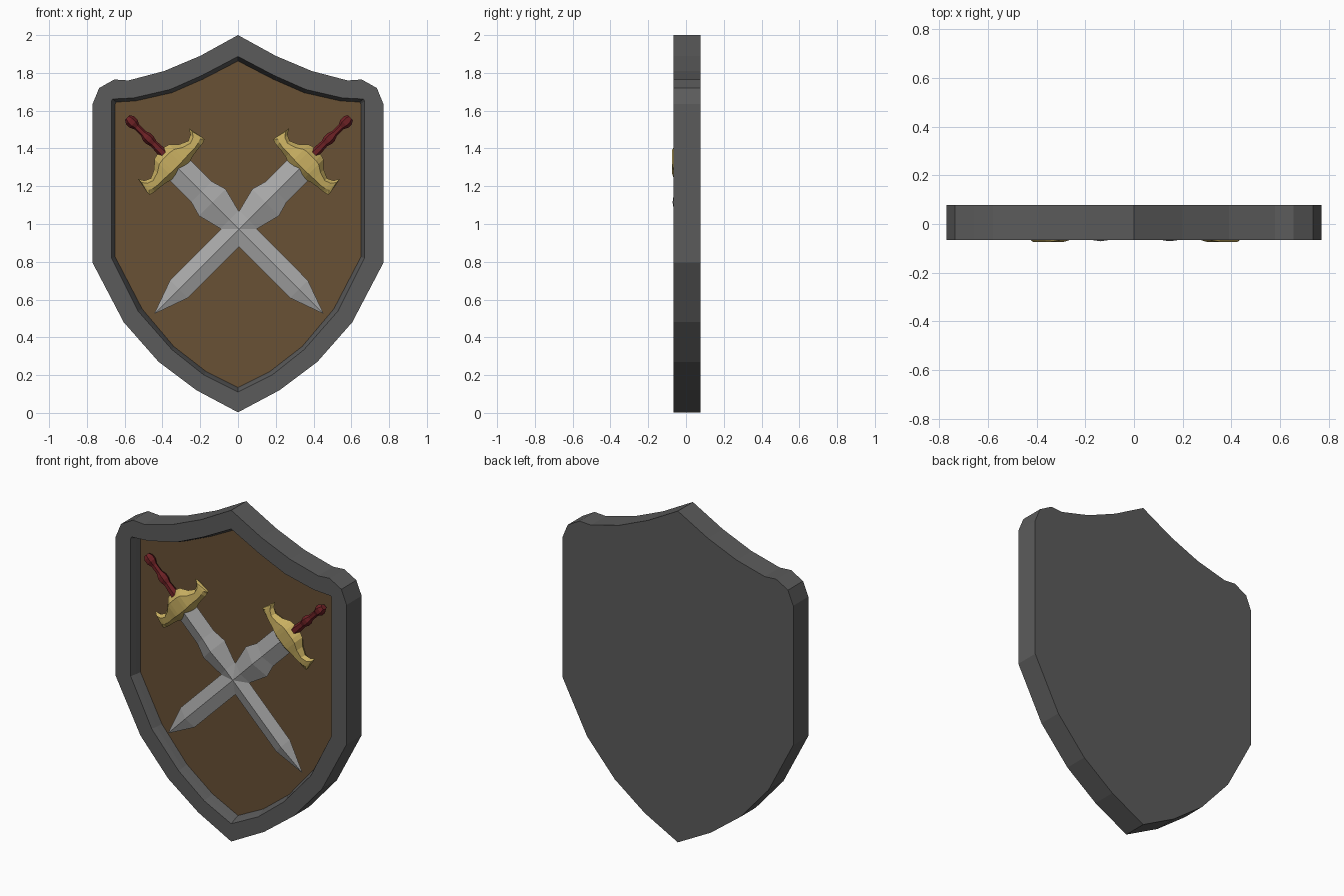
import bpy, bmesh
from math import cos, sin, pi, radians

cube = bpy.data.objects.get("Cube")
if cube:
    bpy.data.objects.remove(cube, do_unlink=True)


def material(name, rgb):
    m = bpy.data.materials.new(name)
    m.use_nodes = True
    m.diffuse_color = (*rgb, 1)
    bsdf = next(n for n in m.node_tree.nodes if n.type == 'BSDF_PRINCIPLED')
    bsdf.inputs["Base Color"].default_value = (*rgb, 1)
    return m


iron = material("dark iron", (0.105, 0.105, 0.105))
wood = material("brown wood", (0.138, 0.082, 0.036))
steel = material("pale steel", (0.39, 0.39, 0.39))
gold = material("gold", (0.58, 0.43, 0.12))
leather = material("red leather", (0.15, 0.015, 0.018))


def finish(name, bm, mats):
    bmesh.ops.remove_doubles(bm, verts=bm.verts, dist=0.0005)
    bmesh.ops.recalc_face_normals(bm, faces=bm.faces)
    mesh = bpy.data.meshes.new(name)
    bm.to_mesh(mesh)
    bm.free()
    for m in mats:
        mesh.materials.append(m)
    obj = bpy.data.objects.new(name, mesh)
    bpy.context.collection.objects.link(obj)
    return obj


def skin(bm, rings):
    """Join rings of points with quads and close both ends; return the last cap."""
    loops = [[bm.verts.new(p) for p in ring] for ring in rings]
    for a, b in zip(loops, loops[1:]):
        for i in range(len(a)):
            j = (i + 1) % len(a)
            bm.faces.new((a[i], a[j], b[j], b[i]))
    bm.faces.new(loops[0])
    return bm.faces.new(loops[-1])


# Shield: half outlines from top point to bottom point
OUTER = [(0, 2.0), (.2, 1.89), (.39, 1.81), (.58, 1.76), (.655, 1.765), (.735, 1.72),
         (.77, 1.635), (.77, .795), (.605, .48), (.42, .27), (.22, .12), (0, .003)]
INNER = [(0, 1.887), (.19, 1.787), (.36, 1.712), (.55, 1.668), (.61, 1.664), (.665, 1.662),
         (.67, 1.65), (.67, .82), (.53, .54), (.35, .335), (.18, .2), (0, .11)]
PANEL = [(0, 1.863), (.185, 1.767), (.35, 1.695), (.54, 1.652), (.6, 1.648), (.645, 1.646),
         (.65, 1.635), (.65, .825), (.507, .55), (.34, .352), (.17, .22), (0, .135)]
MIDDLE = [((a + c) / 2, (b + d) / 2) for (a, b), (c, d) in zip(INNER, PANEL)]


def ring(half, y):
    full = half + [(-x, z) for x, z in half[-2:0:-1]]
    return [(x, y, z) for x, z in full]


bm = bmesh.new()
board = skin(bm, [ring(OUTER, .078), ring(OUTER, -.065), ring(INNER, -.065),
                  ring(MIDDLE, -.035), ring(PANEL, 0)])
board.material_index = 1
finish("shield_body", bm, [iron, wood])


def loft(name, stations, sides, mat, across=False):
    """Stations: position, centre offset, half width, half depth."""
    bm = bmesh.new()
    rings = []
    for pos, mid, w, d in stations:
        pts = []
        for k in range(sides):
            t = 2 * pi * k / sides
            side, depth = mid + w * cos(t), d * sin(t)
            pts.append((pos, depth, side) if across else (side, depth, pos))
        rings.append(pts)
    skin(bm, rings)
    return finish(name, bm, [mat])


# Sword parts, local z along the sword, origin where the blades cross
BLADE = [(-.632, 0, .001, .001), (-.45, 0, .066, .022), (.07, 0, .067, .024),
         (.2, 0, .1, .038), (.28, 0, .077, .03), (.46, 0, .077, .03)]
GRIP = [(.55, .027), (.64, .02), (.665, .028), (.69, .028), (.715, .018),
        (.765, .018), (.79, .03), (.815, .03), (.835, .018)]
# Guard half: distance out, low edge, high edge, half depth
GUARD = [(.03, .425, .585, .048), (.055, .43, .578, .046), (.095, .445, .54, .036),
         (.14, .452, .52, .027), (.172, .455, .535, .021), (.19, .458, .566, .016),
         (.207, .464, .478, .008)]
guard = [(v, (lo + hi) / 2, (hi - lo) / 2, d) for v, lo, hi, d in GUARD]
guard = [(-v, *rest) for v, *rest in reversed(guard)] + guard

for label, sign in (("left", 1), ("right", -1)):
    parts = [loft(label + "_blade", BLADE, 4, steel),
             loft(label + "_guard", guard, 6, gold, across=True),
             loft(label + "_grip", [(u, 0, r, r) for u, r in GRIP], 6, leather)]
    for part in parts:
        part.location = (.005, -.033, .973)
        part.rotation_euler = (0, sign * radians(45), 0)
